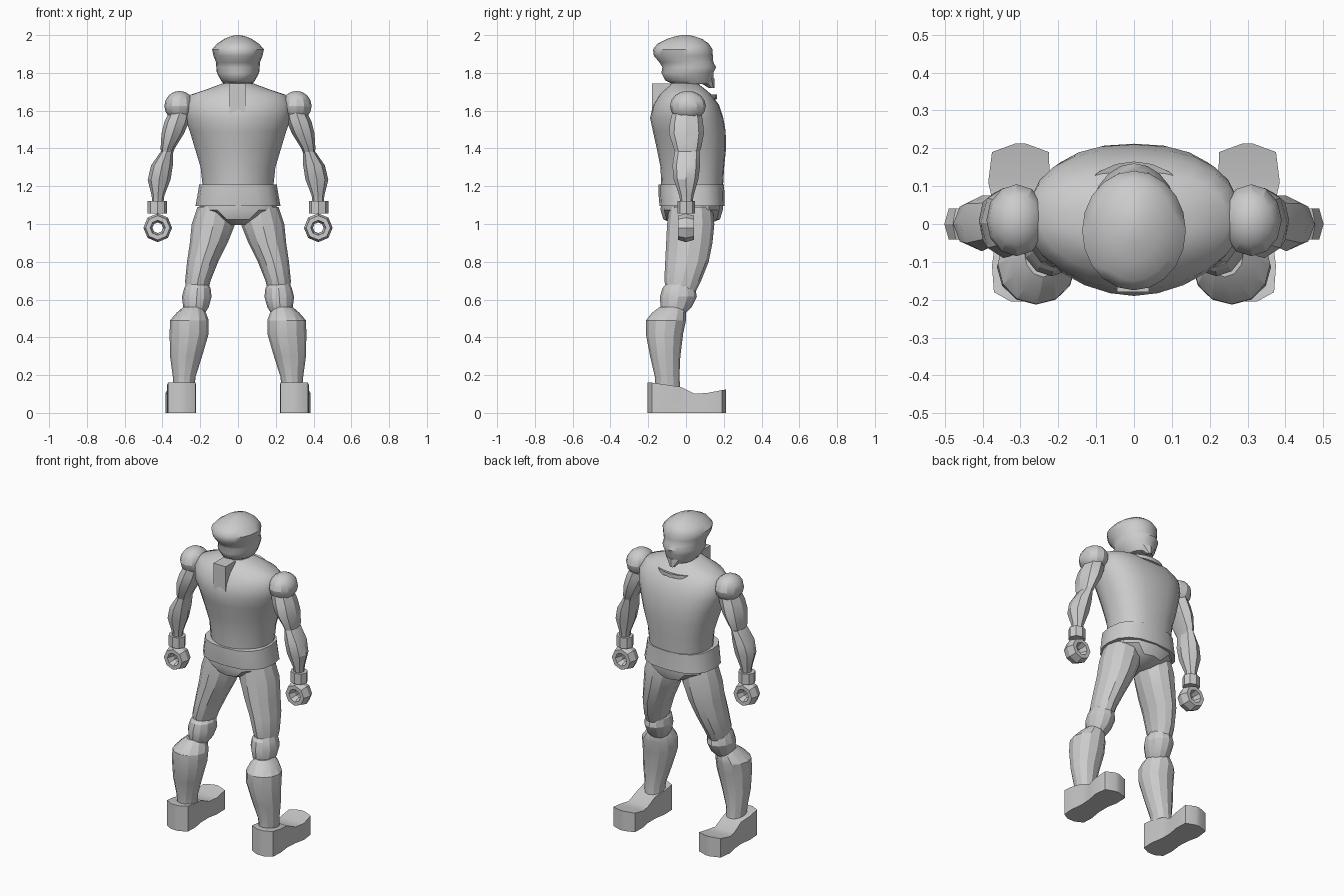
import bpy, bmesh, math
from math import sin, cos, pi, radians


def finish(ob, angle, mirror):
    me = ob.data
    bm = bmesh.new()
    bm.from_mesh(me)
    bmesh.ops.recalc_face_normals(bm, faces=bm.faces[:])
    bm.to_mesh(me)
    bm.free()
    for p in me.polygons:
        p.use_smooth = angle > 0
    if angle > 0:
        me.set_sharp_from_angle(angle=radians(angle))
    if mirror:
        ob.modifiers.new("mirror", 'MIRROR')
    return ob


def skin(name, rings, angle=0, mirror=False):
    """Bridge equal-length point loops and cap both ends."""
    n = len(rings[0])
    verts = [p for r in rings for p in r]
    faces = [(k * n + i, k * n + (i + 1) % n, (k + 1) * n + (i + 1) % n, (k + 1) * n + i)
             for k in range(len(rings) - 1) for i in range(n)]
    faces += [tuple(range(n)), tuple(range(len(verts) - n, len(verts)))]
    me = bpy.data.meshes.new(name)
    me.from_pydata(verts, [], faces)
    ob = bpy.data.objects.new(name, me)
    bpy.context.collection.objects.link(ob)
    return finish(ob, angle, mirror)


def oval(z, x0, x1, y0, y1, n, front=1.0, back=1.0):
    cx, cy, rx, ry = (x0 + x1) / 2, (y0 + y1) / 2, (x1 - x0) / 2, (y1 - y0) / 2
    pts = []
    for i in range(n):
        c, s = cos(2 * pi * i / n), sin(2 * pi * i / n)
        e = front if s > 0 else back
        pts.append((cx + rx * math.copysign(abs(c) ** e, c),
                    cy + ry * math.copysign(abs(s) ** e, s), z))
    return pts


def body(name, rows, n, angle, front=1.0, back=1.0):
    return skin(name, [oval(z, -w, w, a, b, n, front, back) for z, w, a, b in rows], angle)


def limb(name, rows, n=8, angle=25):
    return skin(name, [oval(*r, n) for r in rows], angle, True)


# Head with overhanging hair
body("head", [(1.74, .075, -.07, .13), (1.76, .09, -.11, .145), (1.80, .112, -.13, .145),
              (1.83, .115, -.125, .16), (1.855, .116, -.14, .145), (1.89, .13, -.17, .142),
              (1.925, .137, -.175, .14), (1.955, .11, -.15, .12), (1.98, .072, -.10, .085),
              (1.995, .035, -.05, .04), (2.0, .01, -.02, .015)], 20, 50)
# Chin
skin("chin", [oval(1.77, -.06, .06, .04, .15, 8), oval(1.72, -.015, .015, .12, .15, 8)], 30)
# Neck
body("neck", [(1.64, .09, -.09, .09), (1.78, .075, -.08, .07)], 10, 40)
# Torso
body("torso", [(1.18, .185, -.13, .195), (1.30, .198, -.135, .202), (1.40, .228, -.155, .212),
               (1.49, .255, -.175, .21), (1.56, .28, -.19, .198), (1.63, .285, -.175, .175),
               (1.685, .25, -.14, .135), (1.715, .16, -.11, .10), (1.745, .08, -.08, .06)],
     24, 45, .8, 1.1)
# Strip hanging down the neck side
skin("neck_strip", [[(-.045, -.18, z), (.04, -.18, z), (.04, b, z), (-.045, b, z)]
                    for z, b in ((1.57, -.13), (1.745, -.08))])
# Crescent collar
arc = []
for i in range(9):
    a = radians(20 + 140 * i / 8)
    t = .004 + .02 * sin(pi * i / 8)
    ox, oy = .16 * cos(a), .02 + .145 * sin(a)
    arc.append([(ox, oy, 1.685), (ox * .75, oy * .75, 1.675),
                (ox * .75, oy * .75, 1.675 - t), (ox, oy, 1.685 - t)])
skin("collar", arc, 30)
# Belt and pelvis
body("belt", [(1.095, .225, -.14, .205), (1.15, .215, -.145, .203), (1.21, .205, -.145, .202)],
     16, 30, .8, .8)
body("pelvis", [(.995, .06, -.06, .11), (1.025, .11, -.12, .18), (1.075, .2, -.135, .195),
                (1.12, .21, -.13, .195)], 12, 30, .85, .85)
# Arms
limb("upper_arm", [(1.36, .35, .405, -.05, .06), (1.40, .335, .41, -.065, .08),
                   (1.48, .285, .405, -.09, .095), (1.54, .26, .39, -.085, .09),
                   (1.60, .25, .36, -.07, .08)])
limb("forearm", [(1.11, .395, .455, -.03, .035), (1.15, .39, .457, -.035, .04),
                 (1.235, .357, .478, -.065, .065), (1.31, .345, .46, -.072, .075),
                 (1.385, .345, .408, -.06, .075)])
limb("wrist_cuff", [(1.055, .375, .478, -.045, .048), (1.122, .375, .478, -.045, .048)])
# Shoulder balls
bpy.ops.mesh.primitive_uv_sphere_add(segments=12, ring_count=8, radius=1, location=(.31, .01, 1.625))
ball = bpy.context.object
ball.name = "shoulder"
ball.scale = (.08, .095, .08)
bpy.ops.object.transform_apply()
finish(ball, 25, True)
# Ring-shaped gripping hands
bpy.ops.mesh.primitive_torus_add(major_segments=8, minor_segments=6, major_radius=.052,
                                 minor_radius=.024, location=(.425, 0, .98),
                                 rotation=(pi / 2, 0, 0))
hand = bpy.context.object
hand.name = "hand"
hand.scale = (1, 1, 2)
bpy.ops.object.transform_apply()
finish(hand, 0, True)
# Legs
limb("thigh", [(.64, .16, .275, -.10, .05), (.70, .145, .28, -.115, .08),
               (.80, .105, .27, -.11, .12), (.90, .055, .255, -.105, .14),
               (1.0, .015, .245, -.10, .15), (1.09, .015, .215, -.09, .14)], 12, 20)
limb("knee", [(.52, .18, .285, -.12, -.01), (.56, .155, .29, -.135, .03),
              (.615, .14, .297, -.138, .057), (.66, .145, .285, -.125, .05),
              (.70, .17, .265, -.09, .03)], 12, 20)
limb("calf", [(.13, .23, .34, -.165, -.03), (.19, .225, .345, -.165, -.035),
              (.30, .19, .36, -.19, -.03), (.42, .155, .362, -.213, -.015),
              (.49, .155, .36, -.212, 0), (.53, .17, .325, -.18, 0),
              (.56, .19, .29, -.14, -.01)], 12, 20)
# Feet: sections from heel to toe
skin("foot", [[(a, y, 0), (b, y, 0), (b, y, z), (a, y, z)] for y, a, b, z in
              ((-.205, .275, .325, .16), (-.18, .225, .37, .16), (-.11, .222, .375, .15),
               (-.03, .235, .365, .138), (.045, .235, .37, .102), (.11, .222, .385, .105),
               (.19, .225, .375, .12), (.212, .285, .315, .124))], 30, True)
